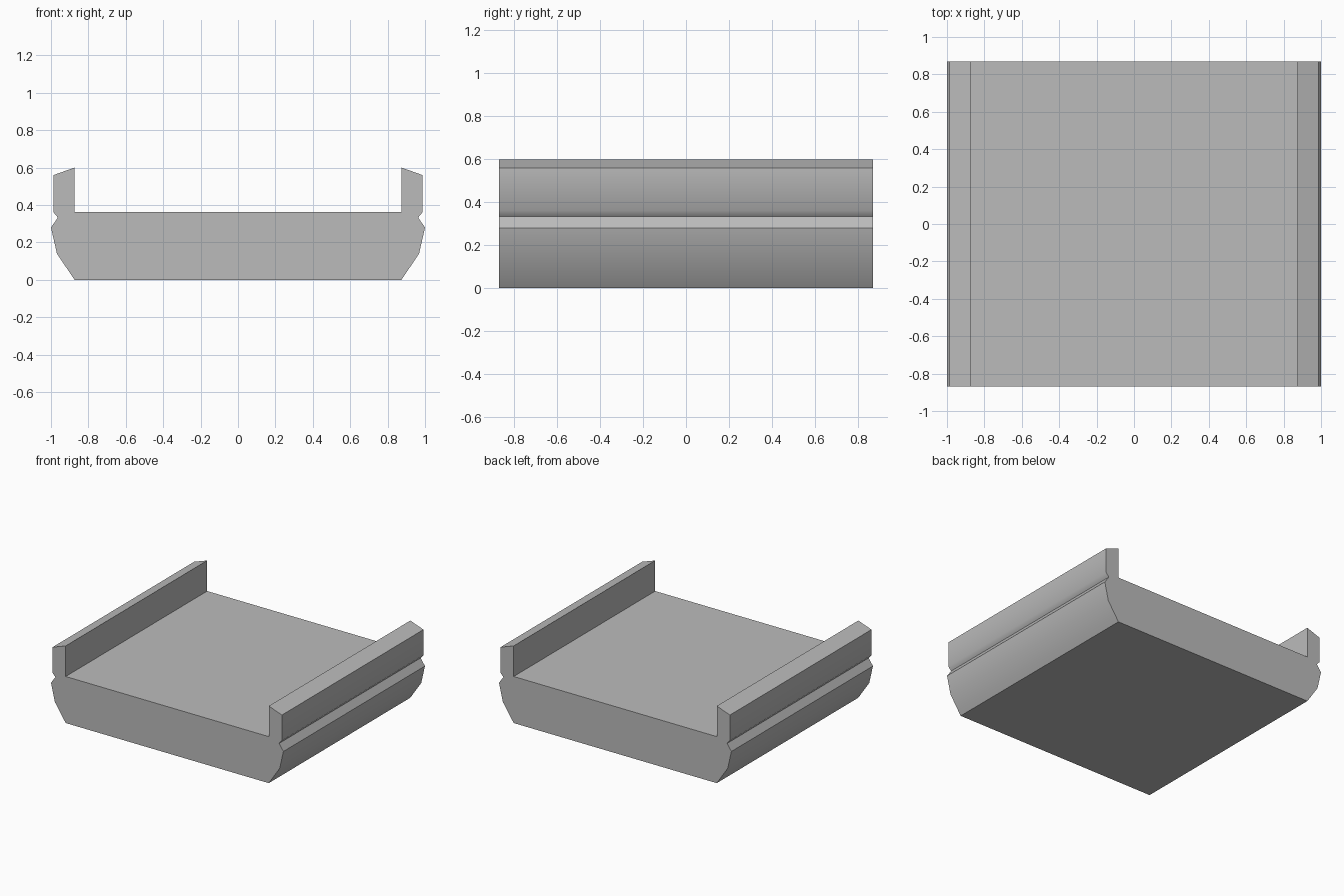
import bpy
import bmesh
import math

cube = bpy.data.objects.get("Cube")
if cube:
    bpy.data.objects.remove(cube, do_unlink=True)

HALF_DEPTH = 0.87

# Plain grey material
grey = bpy.data.materials.new("plain grey")
grey.use_nodes = True
colour = (0.5, 0.5, 0.5, 1.0)
grey.diffuse_color = colour
grey.node_tree.nodes["Principled BSDF"].inputs["Base Color"].default_value = colour

# Half cross-section: chamfered base, side groove, raised rail, tray floor
half = [(0.874, 0), (0.968, 0.14), (1, 0.28), (0.963, 0.333),
        (0.987, 0.362), (0.987, 0.56), (0.874, 0.6), (0.874, 0.362)]
profile = half + [(-x, z) for x, z in reversed(half)]

# Extrude the mirrored section from front to back
bm = bmesh.new()
section = bm.faces.new([bm.verts.new((x, -HALF_DEPTH, z)) for x, z in profile])
swept = bmesh.ops.extrude_face_region(bm, geom=[section], use_keep_orig=True)
moved = [v for v in swept["geom"] if isinstance(v, bmesh.types.BMVert)]
bmesh.ops.translate(bm, verts=moved, vec=(0, 2 * HALF_DEPTH, 0))
bmesh.ops.recalc_face_normals(bm, faces=bm.faces)

mesh = bpy.data.meshes.new("railed_tray")
bm.to_mesh(mesh)
bm.free()
mesh.materials.append(grey)
tray = bpy.data.objects.new("railed_tray", mesh)
bpy.context.collection.objects.link(tray)

# Blend the shallow side bends, keep the hard edges
bpy.ops.object.select_all(action="DESELECT")
tray.select_set(True)
bpy.context.view_layer.objects.active = tray
bpy.ops.object.shade_smooth_by_angle(angle=math.radians(44))
